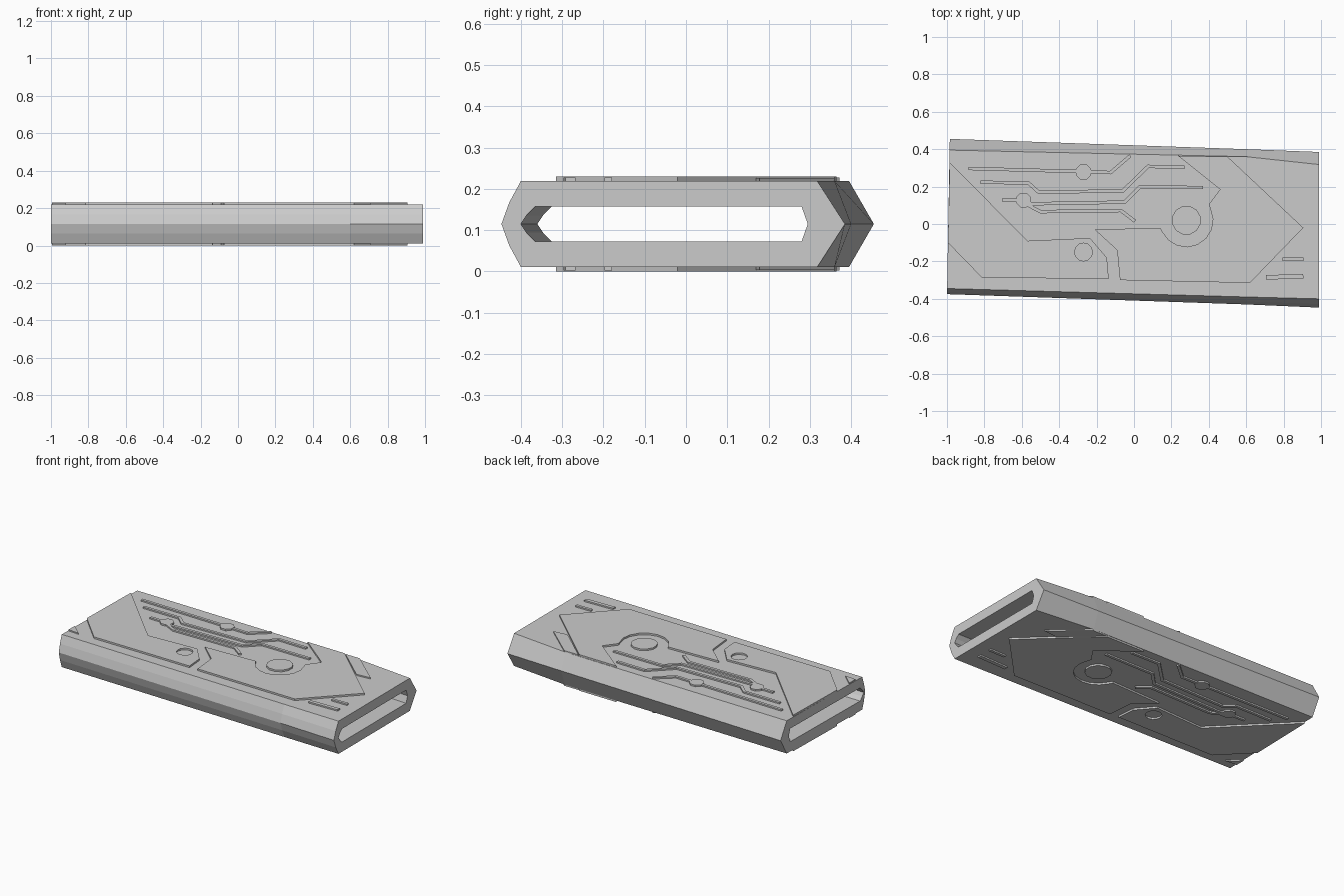
import bpy, bmesh, math
from mathutils import Vector, Matrix

old = bpy.data.objects.get("Cube")
if old:
    bpy.data.objects.remove(old, do_unlink=True)

MID = 0.115          # mid height, mirror plane of the raised details
HALF = 0.104         # half thickness of the shell

grey = bpy.data.materials.new("light_grey")
grey.use_nodes = True
grey.diffuse_color = (0.6, 0.6, 0.6, 1)
grey.node_tree.nodes["Principled BSDF"].inputs["Base Color"].default_value = (0.6, 0.6, 0.6, 1)


def add_object(name, mesh):
    mesh.materials.clear()
    mesh.materials.append(grey)
    ob = bpy.data.objects.new(name, mesh)
    ob.location.z = MID
    bpy.context.collection.objects.link(ob)
    return ob


# Hollow shell: outer and inner rings at three stations along the length
def ring(x, slant, front, front_top, back_top, back, h):
    fm = front + 0.4 * (front_top - front)
    pts = [(front_top, h), (fm, h * 0.5), (front, 0), (fm, -h * 0.5),
           (front_top, -h), (back_top, -h), (back, 0), (back_top, h)]
    return [(x + slant * y, y, z) for y, z in pts]


stations = [
    (-0.993, 0.018, (-0.375, -0.345, 0.395, 0.455), (-0.36, -0.325, 0.36, 0.375)),
    (0.6, 0, (-0.43, -0.39, 0.36, 0.4), (-0.393, -0.358, 0.3, 0.315)),
    (0.988, 0, (-0.447, -0.4, 0.318, 0.385), (-0.4, -0.365, 0.28, 0.295)),
]
bm = bmesh.new()
outer = [[bm.verts.new(p) for p in ring(x, s, *o, HALF)] for x, s, o, i in stations]
inner = [[bm.verts.new(p) for p in ring(x, s, *i, 0.042)] for x, s, o, i in stations]


def bridge(a, b):
    for k in range(len(a)):
        n = (k + 1) % len(a)
        bm.faces.new((a[k], a[n], b[n], b[k]))


for rings in (outer, inner):
    for a, b in zip(rings, rings[1:]):
        bridge(a, b)
for end in (0, -1):
    bridge(outer[end], inner[end])
bmesh.ops.recalc_face_normals(bm, faces=bm.faces)
mesh = bpy.data.meshes.new("hollow_shell")
bm.to_mesh(mesh)
bm.free()
add_object("hollow_shell", mesh)


# Raised detail: filled outline (extra loops are holes), repeated on the underside
def plate(name, *loops, top=0.115):
    curve = bpy.data.curves.new(name, "CURVE")
    curve.dimensions = "2D"
    curve.fill_mode = "BOTH"
    curve.extrude = (top - 0.1) / 2
    for loop in loops:
        sp = curve.splines.new("POLY")
        sp.points.add(len(loop) - 1)
        for p, (x, y) in zip(sp.points, loop):
            p.co = (x, y, 0, 1)
        sp.use_cyclic_u = True
    tmp = bpy.data.objects.new(name + "_outline", curve)
    bpy.context.collection.objects.link(tmp)
    bpy.context.view_layer.update()
    deps = bpy.context.evaluated_depsgraph_get()
    me = bpy.data.meshes.new_from_object(tmp.evaluated_get(deps))
    bpy.data.objects.remove(tmp, do_unlink=True)
    me.transform(Matrix.Translation((0, 0, (top + 0.1) / 2)))
    me.name = name
    for f in me.polygons:
        f.use_smooth = False
    mod = add_object(name, me).modifiers.new("underside", "MIRROR")
    mod.use_axis = (False, False, True)


def arc(cx, cy, r, start=0, sweep=360, n=8):
    steps = n if sweep == 360 else n - 1
    return [(cx + r * math.cos(math.radians(start + sweep * k / steps)),
             cy + r * math.sin(math.radians(start + sweep * k / steps))) for k in range(n)]


# Constant width outline around a polyline, with mitred corners
def trace(name, path, w=0.009):
    pts = [Vector(p) for p in path]
    left, right = [], []
    for k, p in enumerate(pts):
        d0 = (p - pts[k - 1]).normalized() if k else (pts[1] - p).normalized()
        d1 = (pts[k + 1] - p).normalized() if k < len(pts) - 1 else d0
        n0, n1 = Vector((-d0.y, d0.x)), Vector((-d1.y, d1.x))
        m = (n0 + n1).normalized()
        m *= w / m.dot(n0)
        left.append(tuple(p + m))
        right.append(tuple(p - m))
    plate(name, left + right[::-1], top=0.113)


# Large plates
plate("left_panel",
      [(-0.985, 0.33), (-0.57, -0.09), (-0.235, -0.075), (-0.145, -0.18),
       (-0.135, -0.295), (-0.815, -0.285), (-0.995, -0.1)],
      arc(-0.27, -0.15, 0.048, n=12))
plate("main_panel",
      [(-0.21, -0.03), (0.14, -0.02)]
      + arc(0.28, 0.02, 0.142, 205, 180, 9)
      + [(0.4, 0.105), (0.46, 0.185), (0.235, 0.365), (0.5, 0.36), (0.905, -0.02),
         (0.62, -0.315), (-0.075, -0.3), (-0.09, -0.14)])
plate("side_strip", [(0.505, 0.36), (0.605, 0.36), (0.81, 0.178), (0.715, 0.17)], top=0.112)
plate("round_button", arc(0.28, 0.02, 0.078, 15, n=12))
plate("corner_triangle", [(-0.995, -0.22), (-0.92, -0.29), (-0.995, -0.283)], top=0.112)

# Small bars near the right end
trace("short_bar", [(0.795, -0.188), (0.905, -0.188)])
trace("long_bar", [(0.705, -0.285), (0.905, -0.28)], 0.012)

# Circuit traces and their nodes
trace("trace_back", [(-0.885, 0.297), (-0.27, 0.28), (-0.125, 0.275), (-0.02, 0.365)])
trace("trace_upper", [(-0.82, 0.223), (-0.565, 0.22), (-0.51, 0.17),
                      (-0.06, 0.177), (0.075, 0.308), (0.27, 0.303)])
trace("trace_middle", [(-0.705, 0.128), (-0.59, 0.125), (-0.55, 0.108),
                       (-0.05, 0.117), (0.03, 0.197), (0.37, 0.195)])
trace("trace_lower", [(-0.575, 0.105), (-0.5, 0.066), (-0.07, 0.072), (0.005, 0.015)])
plate("node_back", arc(-0.27, 0.277, 0.044, 22.5), top=0.114)
plate("node_front", arc(-0.59, 0.128, 0.042, 22.5), top=0.114)
